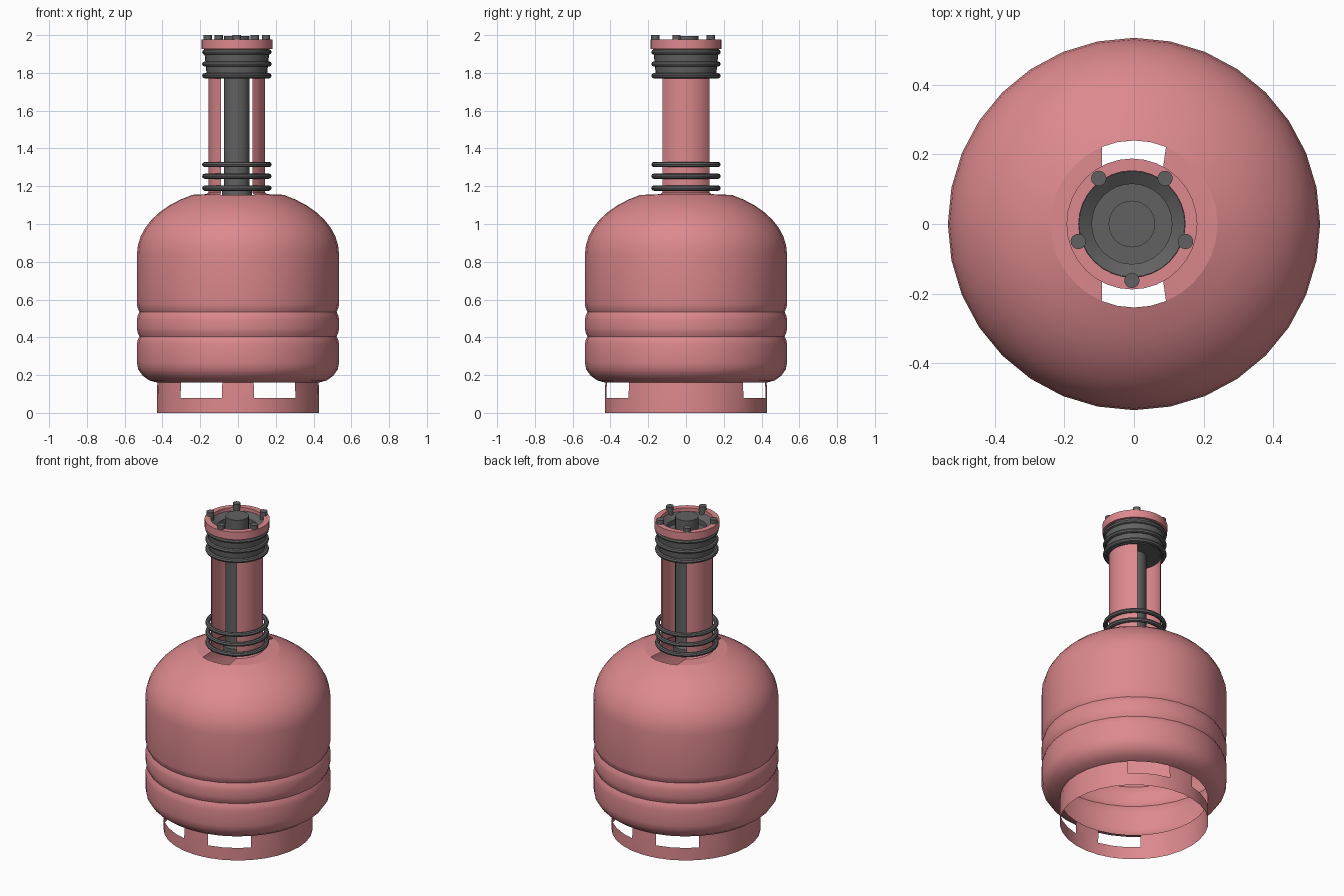
import bpy, bmesh, math
from mathutils import Matrix

if "Cube" in bpy.data.objects:
    bpy.data.objects.remove(bpy.data.objects["Cube"])

SEG = 32
CX = -0.006            # neck parts sit slightly off the body axis


def material(name, color):
    m = bpy.data.materials.new(name)
    m.diffuse_color = (*color, 1)
    m.use_nodes = True
    m.node_tree.nodes["Principled BSDF"].inputs["Base Color"].default_value = m.diffuse_color
    return m


pink = material("pink_paint", (0.72, 0.25, 0.27))
grey = material("dark_grey", (0.12, 0.12, 0.12))


def finish(name, bm, mat):
    me = bpy.data.meshes.new(name)
    bm.normal_update()
    bm.to_mesh(me)
    bm.free()
    ob = bpy.data.objects.new(name, me)
    bpy.context.collection.objects.link(ob)
    me.materials.append(mat)
    bpy.ops.object.select_all(action='DESELECT')
    bpy.context.view_layer.objects.active = ob
    ob.select_set(True)
    bpy.ops.object.shade_smooth_by_angle(angle=math.radians(35))
    return ob


def lathe(name, profile, mat, cx=0, skip=lambda row, col: False,
          closed=False, cap_top=False):
    """Turn an (r, z) profile around z; skip() leaves windows open."""
    bm = bmesh.new()
    rings = [[bm.verts.new((cx + r * math.cos(2 * math.pi * i / SEG),
                            r * math.sin(2 * math.pi * i / SEG), z))
              for i in range(SEG)] for r, z in profile]
    for row in range(len(rings) if closed else len(rings) - 1):
        a, b = rings[row], rings[(row + 1) % len(rings)]
        for i in range(SEG):
            if not skip(row, i):
                j = (i + 1) % SEG
                bm.faces.new((a[i], a[j], b[j], b[i]))
    if cap_top:
        bm.faces.new(rings[-1])
    return finish(name, bm, mat)


# body: foot ring with four windows, rounded bottom, two grooves, dome
body = [(0.43, 0), (0.43, 0.08), (0.427, 0.16), (0.47, 0.172), (0.505, 0.197),
        (0.528, 0.23), (0.535, 0.265), (0.535, 0.365), (0.531, 0.385),
        (0.522, 0.405), (0.531, 0.425), (0.535, 0.445), (0.535, 0.495),
        (0.531, 0.515), (0.522, 0.535), (0.531, 0.555), (0.535, 0.575)]
end = math.acos(0.24 / 0.535)
for k in range(9):
    t = end * k / 8
    body.append((0.535 * math.cos(t), 0.84 + 0.352 * math.sin(t)))
windows = {20, 21, 22, 25, 26, 27, 4, 5, 6, 9, 10, 11}
lathe("bottle_body", body, pink, skip=lambda row, col: row == 1 and col in windows)

# neck: two curved panels flaring onto the dome, open at front and back
bm = bmesh.new()
rows = [(0.24, body[-1][1], 67.5, 0), (0.16, 1.158, 57.5, CX),
        (0.15, 1.168, 56.25, CX), (0.15, 1.94, 56.25, CX)]
for side in (0, 180):
    grid = []
    for r, z, half, cx in rows:
        angs = [math.radians(side - half + 2 * half * i / 12) for i in range(13)]
        grid.append([bm.verts.new((cx + r * math.cos(a), r * math.sin(a), z))
                     for a in angs])
    for a, b in zip(grid, grid[1:]):
        for i in range(12):
            bm.faces.new((a[i], a[i + 1], b[i + 1], b[i]))
finish("neck_panels", bm, pink)

# central pipe with a wider foot
lathe("center_pipe", [(0.08, 1.13), (0.08, 1.18), (0.067, 1.195),
                      (0.067, 1.995)], grey, CX, cap_top=True)

# grey cup behind the upper rings
lathe("upper_cup", [(0.06, 1.77), (0.158, 1.77), (0.174, 1.93), (0.152, 1.955),
                    (0.115, 1.93), (0.115, 1.90), (0.06, 1.90)], grey, CX, closed=True)

# pink flange on top
lathe("top_flange", [(0.153, 1.927), (0.188, 1.927), (0.188, 1.976),
                     (0.153, 1.976)], pink, CX, closed=True)

# two groups of three rings
for group, zs in (("lower", (1.19, 1.253, 1.315)), ("upper", (1.785, 1.847, 1.91))):
    for n, z in enumerate(zs):
        tube = [(0.170 + 0.014 * math.cos(math.pi * k / 4),
                 z + 0.014 * math.sin(math.pi * k / 4)) for k in range(8)]
        lathe(f"{group}_ring_{n + 1}", tube, grey, CX, closed=True)

# five bolts around the flange
for n in range(5):
    a = math.radians(-90 + 72 * n)
    bm = bmesh.new()
    bmesh.ops.create_cone(bm, cap_ends=True, segments=16, radius1=0.022,
                          radius2=0.022, depth=0.06,
                          matrix=Matrix.Translation((CX + 0.162 * math.cos(a),
                                                     0.162 * math.sin(a), 1.97)))
    finish(f"bolt_{n + 1}", bm, grey)
